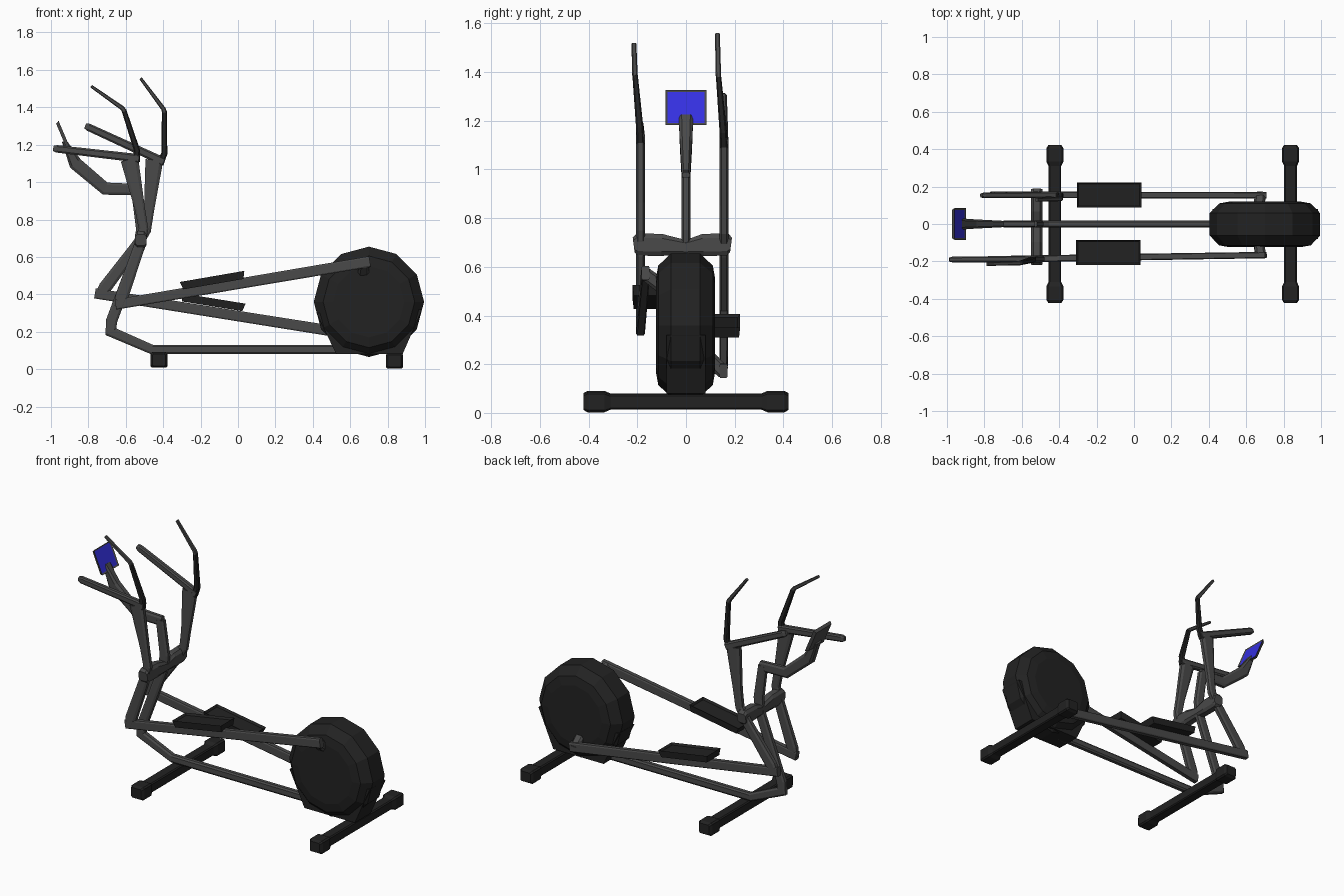
import bpy, bmesh, math
from mathutils import Vector, Matrix

if "Cube" in bpy.data.objects:
    bpy.data.objects.remove(bpy.data.objects["Cube"])


def material(name, rgb):
    m = bpy.data.materials.new(name)
    m.diffuse_color = (*rgb, 1)
    m.use_nodes = True
    m.node_tree.nodes["Principled BSDF"].inputs["Base Color"].default_value = m.diffuse_color
    return m


GREY = material("frame grey", (0.068, 0.068, 0.068))
BLACK = material("rubber black", (0.016, 0.016, 0.016))
BLUE = material("screen blue", (0.035, 0.03, 0.75))


def finish(name, bm, *mats):
    bmesh.ops.recalc_face_normals(bm, faces=bm.faces)
    me = bpy.data.meshes.new(name)
    bm.to_mesh(me)
    bm.free()
    for m in mats:
        me.materials.append(m)
    ob = bpy.data.objects.new(name, me)
    bpy.context.collection.objects.link(ob)
    return ob


def tube(name, pts, mat, ref=(0, 1, 0), chamfer=0.4):
    """Chamfered box tube along pts (x, y, z, width along ref, height)."""
    bm = bmesh.new()
    ref = Vector(ref)
    p = [Vector(q[:3]) for q in pts]
    d = [(b - a).normalized() for a, b in zip(p, p[1:])]
    k = 1 - chamfer
    section = [(1, k), (k, 1), (-k, 1), (-1, k), (-1, -k), (-k, -1), (k, -1), (1, -k)]
    rings = []
    for i, q in enumerate(pts):
        a, b = d[max(i - 1, 0)], d[min(i, len(d) - 1)]
        t = (a + b).normalized()
        n = t.cross(ref).normalized()
        s = n.cross(t)
        miter = min(1 / max(t.dot(a), 0.1), 1.5)
        rings.append([bm.verts.new(p[i] + s * u * q[3] / 2 + n * v * miter * q[4] / 2)
                      for u, v in section])
    for r0, r1 in zip(rings, rings[1:]):
        for j in range(8):
            bm.faces.new((r0[j], r0[j - 1], r1[j - 1], r1[j]))
    bm.faces.new(rings[0])
    bm.faces.new(rings[-1])
    return finish(name, bm, mat)


def tray(name, size, depth, rim, matrix, mats, taper=1.0):
    """Box whose top face is inset and recessed; the floor takes the last material."""
    bm = bmesh.new()
    bmesh.ops.create_cube(bm, size=1)
    for v in bm.verts:
        if v.co.z < 0:
            v.co.x *= taper
            v.co.y *= taper
        v.co = Vector(a * b for a, b in zip(v.co, size))
    bm.normal_update()
    top = max(bm.faces, key=lambda f: f.normal.z)
    bmesh.ops.inset_region(bm, faces=[top], thickness=rim, depth=0)
    bmesh.ops.translate(bm, verts=top.verts, vec=(0, 0, -depth))
    top.material_index = len(mats) - 1
    bm.transform(matrix)
    return finish(name, bm, *mats)


# Floor feet with thicker end caps
for label, x, z in (("front", -0.423, 0.049), ("rear", 0.837, 0.044)):
    half = [(0.422, 0.07), (0.405, 0.092), (0.335, 0.092), (0.31, 0.068)]
    prof = half + [(-y, s) for y, s in reversed(half)]
    tube(label + "_foot", [(x, y, z, s, s * 0.9) for y, s in prof], BLACK,
         ref=(1, 0, 0), chamfer=0.2)

# Base rail rising into the centre post
tube("base_frame", [(0.6, 0, 0.105, 0.036, 0.05), (-0.46, 0, 0.105, 0.036, 0.05),
                    (-0.68, 0, 0.20, 0.036, 0.055), (-0.675, 0, 0.26, 0.036, 0.06),
                    (-0.525, 0, 0.66, 0.036, 0.06), (-0.515, 0, 0.75, 0.036, 0.06),
                    (-0.545, 0, 0.965, 0.036, 0.055)], GREY)
# Neck carrying the console
tube("console_neck", [(-0.53, 0, 0.96, 0.034, 0.06), (-0.71, 0, 0.965, 0.034, 0.065),
                      (-0.87, 0, 1.10, 0.05, 0.07), (-0.93, 0, 1.22, 0.06, 0.025)], GREY)
# Tilted console with blue screen facing the rider
tilt = Matrix.Translation((-0.937, 0, 1.252)) @ Matrix.Rotation(math.radians(67), 4, 'Y')
tray("console", (0.156, 0.17, 0.018), 0.004, 0.013, tilt, (GREY, BLUE), 0.9)

# Pivot crossbar
tube("pivot_crossbar", [(-0.52, y, z, 0.062, h) for y, z, h in (
    (-0.215, 0.69, 0.06), (-0.20, 0.692, 0.092), (-0.10, 0.69, 0.09), (0, 0.68, 0.06),
    (0.07, 0.69, 0.09), (0.17, 0.692, 0.092), (0.185, 0.69, 0.06))], GREY, ref=(1, 0, 0))

# Flywheel housing: twelve-sided body with bevelled rim
bm = bmesh.new()
centre = Vector((0.70, -0.002, 0.36))
rings = []
for y, r in ((-0.122, 0.19), (-0.112, 0.245), (-0.06, 0.295),
             (0.06, 0.295), (0.112, 0.245), (0.122, 0.19)):
    rings.append([bm.verts.new(centre + Vector((r * math.cos(i * math.pi / 6), y,
                                                r * math.sin(i * math.pi / 6))))
                  for i in range(12)])
for a, b in zip(rings, rings[1:]):
    for i in range(12):
        bm.faces.new((a[i], a[i - 1], b[i - 1], b[i]))
bm.faces.new(rings[0])
bm.faces.new(rings[-1])
finish("flywheel_housing", bm, BLACK)

# Tapered plinth under the housing
bm = bmesh.new()
lo, hi = [[[bm.verts.new((x, y, z)) for x, z in
            ((0.525, 0.08), (0.88, 0.08), (0.985, 0.32), (0.42, 0.30))]] for y in (-0.08, 0.08)]
lo, hi = lo[0], hi[0]
for i in range(4):
    bm.faces.new((lo[i], lo[i - 1], hi[i - 1], hi[i]))
bm.faces.new(lo)
bm.faces.new(hi)
finish("housing_plinth", bm, BLACK)

# Moving arms: same shape both sides, right one swung about the pivot
PIVOT = (-0.52, 0.70)


def swing(pts, y, deg):
    c, s = math.cos(math.radians(deg)), math.sin(math.radians(deg))
    out = []
    for x, dy, z, w, h in pts:
        dx, dz = x - PIVOT[0], z - PIVOT[1]
        out.append((PIVOT[0] + dx * c + dz * s, y + dy, PIVOT[1] - dx * s + dz * c, w, h))
    return out


LEVER = [(-0.635, 0, 0.335, 0.036, 0.05), (-0.62, 0, 0.39, 0.036, 0.07),
         (-0.53, 0, 0.65, 0.036, 0.06), (-0.505, 0, 0.75, 0.036, 0.05),
         (-0.525, 0, 0.86, 0.036, 0.055), (-0.58, 0, 1.12, 0.036, 0.095)]
HANDLE = [(-0.53, 0, 1.125, 0.036, 0.05), (-0.60, 0, 1.135, 0.034, 0.045),
          (-0.97, -0.003, 1.178, 0.03, 0.04), (-0.988, -0.003, 1.18, 0.02, 0.028)]
GRIP = [(-0.545, 0, 1.11, 0.032, 0.04), (-0.54, -0.003, 1.17, 0.03, 0.032),
        (-0.61, -0.022, 1.385, 0.022, 0.026)]
TIP = [(-0.607, -0.022, 1.378, 0.022, 0.026), (-0.618, -0.023, 1.395, 0.022, 0.024),
       (-0.785, -0.027, 1.513, 0.02, 0.016)]

for side, y, deg, front, rear, rear_y, pedal in (
        ("left", -0.187, 0, (-0.635, 0.345), (0.70, 0.575), -0.166, (-0.152, 0.475)),
        ("right", 0.156, 18, (-0.745, 0.405), (0.70, 0.172), 0.154, (0.155, 0.357))):
    tube(side + "_lever", swing(LEVER, y, deg), GREY)
    tube(side + "_handle", swing(HANDLE, y, deg), GREY)
    tube(side + "_grip", swing(GRIP, y, deg), BLACK)
    tube(side + "_grip_tip", swing(TIP, y, deg), GREY)
    # Foot bar from lever to crank
    tube(side + "_foot_bar", [(front[0] - 0.02, y, front[1], 0.036, 0.054),
                              (rear[0] + 0.005, rear_y, rear[1], 0.034, 0.058)], GREY, chamfer=0.25)
    # Crank peg into the housing
    inward = 0.36 + (rear[1] - 0.36) * 0.75
    tube(side + "_crank_peg", [(0.67, math.copysign(0.10, y), inward, 0.06, 0.06),
                               (0.675, rear_y, rear[1] - 0.005, 0.055, 0.055)], GREY, ref=(1, 0, 0))
    # Foot pedal tray
    slope = math.atan2(rear[1] - front[1], rear[0] - front[0])
    place = (Matrix.Translation((-0.135, pedal[0], pedal[1]))
             @ Matrix.Rotation(-slope, 4, 'Y'))
    tray(side + "_pedal", (0.35, 0.135, 0.042), 0.012, 0.014, place, (BLACK,), 0.93)
